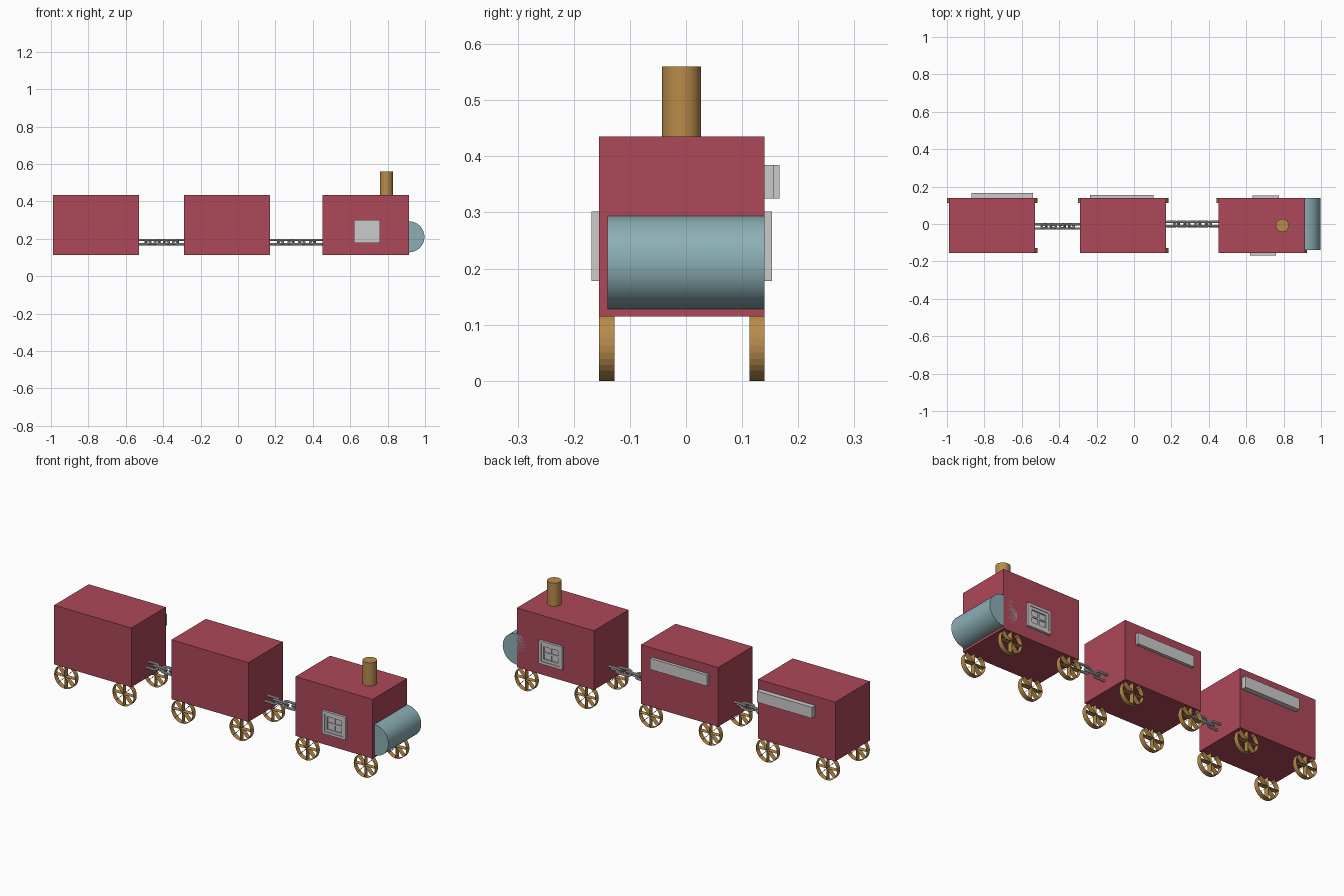
import bpy, bmesh
from math import pi, cos, sin
from mathutils import Matrix, Vector

if "Cube" in bpy.data.objects:
    bpy.data.objects.remove(bpy.data.objects["Cube"])


def material(name, rgb):
    m = bpy.data.materials.new(name)
    m.diffuse_color = (*rgb, 1)
    m.use_nodes = True
    m.node_tree.nodes["Principled BSDF"].inputs["Base Color"].default_value = m.diffuse_color
    return m


RED = material("red_paint", (0.42, 0.065, 0.10))
BRASS = material("brass", (0.48, 0.26, 0.07))
BLUE = material("blue_metal", (0.26, 0.43, 0.46))


def finish(name, bm, mat=None, smooth=False):
    me = bpy.data.meshes.new(name)
    bm.to_mesh(me)
    bm.free()
    ob = bpy.data.objects.new(name, me)
    bpy.context.collection.objects.link(ob)
    if mat:
        me.materials.append(mat)
    if smooth:
        bpy.ops.object.select_all(action='DESELECT')
        ob.select_set(True)
        bpy.context.view_layer.objects.active = ob
        bpy.ops.object.shade_smooth_by_angle()
    return ob


def add_box(bm, x, y, z):
    c = Matrix.Translation(((x[0] + x[1]) / 2, (y[0] + y[1]) / 2, (z[0] + z[1]) / 2))
    s = Matrix.Diagonal((x[1] - x[0], y[1] - y[0], z[1] - z[0], 1))
    bmesh.ops.create_cube(bm, size=1, matrix=c @ s)


def box(name, x, y, z, mat=None):
    bm = bmesh.new()
    add_box(bm, x, y, z)
    return finish(name, bm, mat)


def cylinder(name, loc, r, depth, mat, along_y=False):
    bm = bmesh.new()
    m = Matrix.Translation(loc)
    if along_y:
        m = m @ Matrix.Rotation(pi / 2, 4, 'X')
    bmesh.ops.create_cone(bm, cap_ends=True, segments=32, radius1=r, radius2=r,
                          depth=depth, matrix=m)
    return finish(name, bm, mat, True)


def wheel(name, cx, y0, y1, r=0.063, n=32):
    # open band for the rim, with flat blades for the eight spokes
    bm = bmesh.new()
    rings = [[bm.verts.new((cx + r * cos(2 * pi * i / n), y, r + r * sin(2 * pi * i / n)))
              for i in range(n)] for y in (y0, y1)]
    hub = [bm.verts.new((cx, y, r)) for y in (y0, y1)]
    for i in range(n):
        j = (i + 1) % n
        bm.faces.new((rings[0][i], rings[0][j], rings[1][j], rings[1][i]))
    for i in range(0, n, n // 8):
        bm.faces.new((hub[0], rings[0][i], rings[1][i], hub[1]))
    return finish(name, bm, BRASS)


def chain(name, x0, x1, y, z, count=5):
    # stadium-shaped links, alternately turned a quarter
    pitch = (x1 - x0) / count
    t, half_w = 0.0065, 0.0155
    straight = pitch * 0.5 + 2 * t - half_w
    for k in range(count):
        bm = bmesh.new()
        rings = []
        for i in range(20):
            a = -pi / 2 + pi * (i % 10) / 9 + (pi if i >= 10 else 0)
            out = Vector((cos(a), sin(a), 0))
            c = out * half_w + Vector((straight if i < 10 else -straight, 0, 0))
            rings.append([bm.verts.new(c + out * t * cos(b) + Vector((0, 0, t * sin(b))))
                          for b in (2 * pi * j / 10 for j in range(10))])
        for i in range(20):
            p, q = rings[i], rings[(i + 1) % 20]
            for j in range(10):
                m = (j + 1) % 10
                bm.faces.new((p[j], q[j], q[m], p[m]))
        bmesh.ops.recalc_face_normals(bm, faces=bm.faces)
        turn = Matrix.Rotation(pi / 4 + (k % 2) * pi / 2, 4, 'X')
        bm.transform(Matrix.Translation((x0 + pitch * (k + 0.5), y, z)) @ turn)
        finish(f"{name}_link_{k + 1}", bm, None, True)


def window(name, cx, wall_y, side):
    # stepped frame, recessed pane and glazing bars
    bm = bmesh.new()
    z, w, h = 0.24, 0.07, 0.062

    def span(d):
        return sorted((wall_y - side * 0.004, wall_y + side * d))

    def frame(w, h, b, d):
        for s in (-1, 1):
            add_box(bm, sorted((cx + s * w, cx + s * (w - b))), span(d), (z - h, z + h))
            add_box(bm, (cx - w + b, cx + w - b), span(d), sorted((z + s * h, z + s * (h - b))))

    frame(w, h, 0.014, 0.013)
    frame(w - 0.014, h - 0.014, 0.014, 0.009)
    add_box(bm, (cx - 0.043, cx + 0.043), span(0.002), (z - 0.035, z + 0.035))
    add_box(bm, (cx - 0.004, cx + 0.004), span(0.007), (z - 0.035, z + 0.035))
    add_box(bm, (cx - 0.043, cx + 0.043), span(0.007), (z - 0.004, z + 0.004))
    finish(name, bm)


# bodies and wheels
for name, x in (("rear_cart", -0.99), ("middle_cart", -0.29), ("engine", 0.452)):
    box(name + "_body", (x, x + 0.461), (-0.155, 0.14), (0.115, 0.435), RED)
    for side, y0, y1, rear in (("front", -0.155, -0.127, 0.063), ("back", 0.113, 0.14, 0.053)):
        wheel(f"{name}_{side}_rear_wheel", x + rear, y0, y1)
        wheel(f"{name}_{side}_lead_wheel", x + 0.411, y0, y1)

# engine details
cylinder("chimney", (0.793, -0.008, 0.49), 0.035, 0.14, BRASS)
cylinder("boiler", (0.914, 0, 0.211), 0.083, 0.28, BLUE, True)
window("front_window", 0.69, -0.155, -1)
window("back_window", 0.704, 0.14, 1)

# couplings
chain("rear_chain", -0.53, -0.285, -0.013, 0.183)
chain("lead_chain", 0.17, 0.455, 0.0, 0.183)

# blank nameplates on the back of the carts
box("rear_cart_plate", (-0.87, -0.54), (0.138, 0.167), (0.325, 0.385))
box("middle_cart_plate", (-0.235, 0.105), (0.138, 0.156), (0.325, 0.385))
